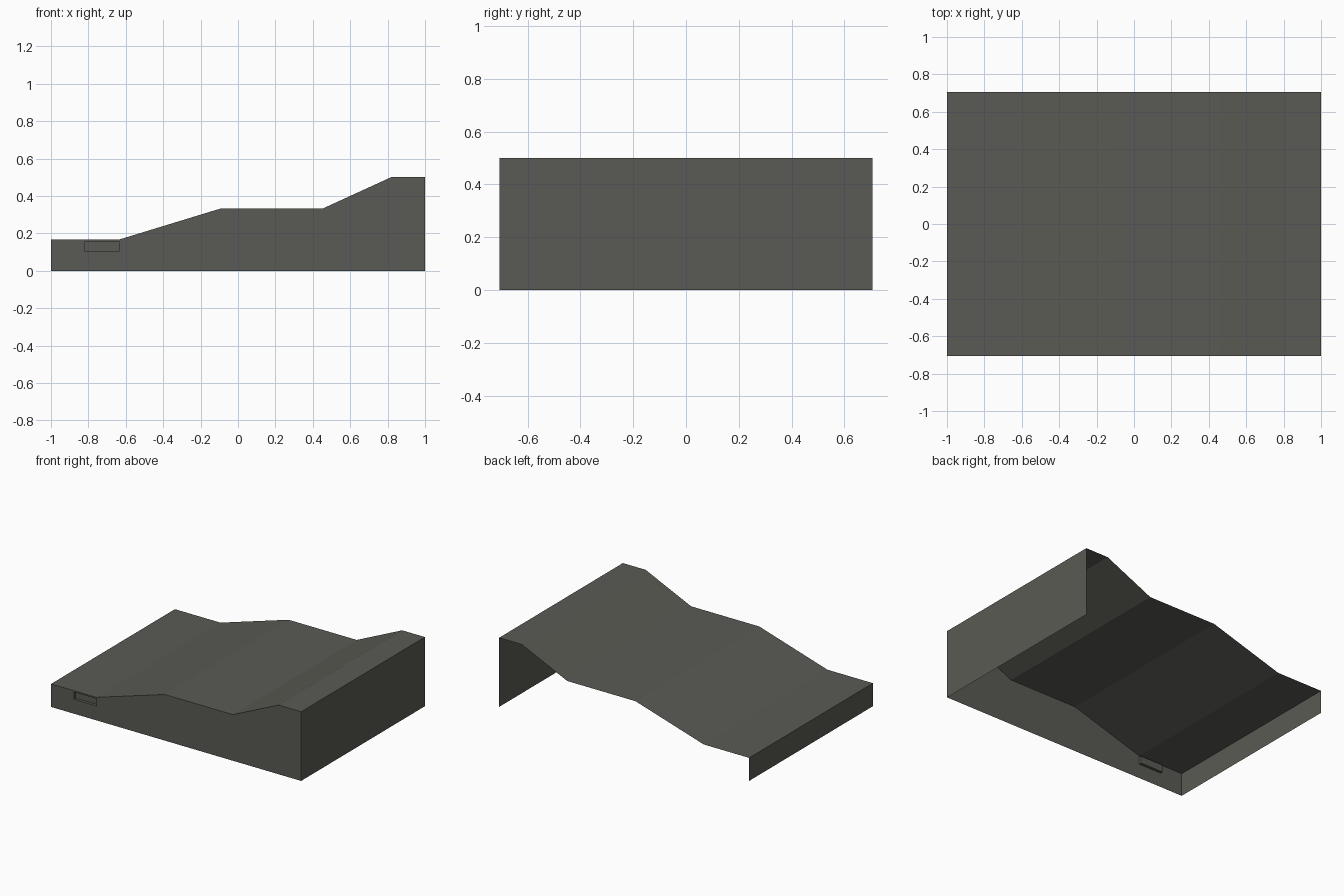
import bpy, bmesh
from mathutils import Vector

if "Cube" in bpy.data.objects:
    bpy.data.objects.remove(bpy.data.objects["Cube"])

U = 2 / 11            # length module
W = 0.707             # half width
PROFILE = [(-1, 1/6), (-1 + 2*U, 1/6), (-1 + 5*U, 1/3),
           (-1 + 8*U, 1/3), (-1 + 10*U, 0.5), (1, 0.5)]
SLOT_X, SLOT_Z, SLOT_DEPTH = (-1 + U, -1 + 2*U), (0.104, 0.156), 0.02

grey = bpy.data.materials.new("warm_dark_grey")
grey.diffuse_color = (0.102, 0.102, 0.089, 1)
grey.use_nodes = True
grey.node_tree.nodes["Principled BSDF"].inputs["Base Color"].default_value = grey.diffuse_color


def finish(name, bm):
    mesh = bpy.data.meshes.new(name)
    bm.to_mesh(mesh)
    bm.free()
    mesh.materials.append(grey)
    bpy.context.collection.objects.link(bpy.data.objects.new(name, mesh))


def sheet(name, faces):
    """Open surface made from a few polygons."""
    bm = bmesh.new()
    for pts in faces:
        bm.faces.new([bm.verts.new(p) for p in pts])
    bmesh.ops.remove_doubles(bm, verts=bm.verts[:], dist=1e-5)
    finish(name, bm)


# Stepped deck: the profile swept across the width
sheet("deck", [[(x0, -W, z0), (x1, -W, z1), (x1, W, z1), (x0, W, z0)]
               for (x0, z0), (x1, z1) in zip(PROFILE, PROFILE[1:])])

# End walls (the back and underside are open)
sheet("low_end_wall", [[(-1, W, 0), (-1, -W, 0), (-1, -W, 1/6), (-1, W, 1/6)]])
sheet("high_end_wall", [[(1, -W, 0), (1, W, 0), (1, W, 0.5), (1, -W, 0.5)]])

# Front wall, cut along the slot edges, with the slot pushed inward
bm = bmesh.new()
outline = [(-1, 0), (1, 0)] + PROFILE[::-1]
bm.faces.new([bm.verts.new((x, -W, z)) for x, z in outline])
cuts = [((x, 0, 0), (1, 0, 0)) for x in SLOT_X] + [((0, 0, z), (0, 0, 1)) for z in SLOT_Z]
for co, no in cuts:
    bmesh.ops.bisect_plane(bm, geom=bm.verts[:] + bm.edges[:] + bm.faces[:],
                           plane_co=co, plane_no=no, dist=1e-5)
centre = Vector((sum(SLOT_X) / 2, -W, sum(SLOT_Z) / 2))
slot = min(bm.faces, key=lambda f: (f.calc_center_median() - centre).length)
bmesh.ops.inset_region(bm, faces=[slot], thickness=0, depth=-SLOT_DEPTH)
finish("front_wall_with_slot", bm)
